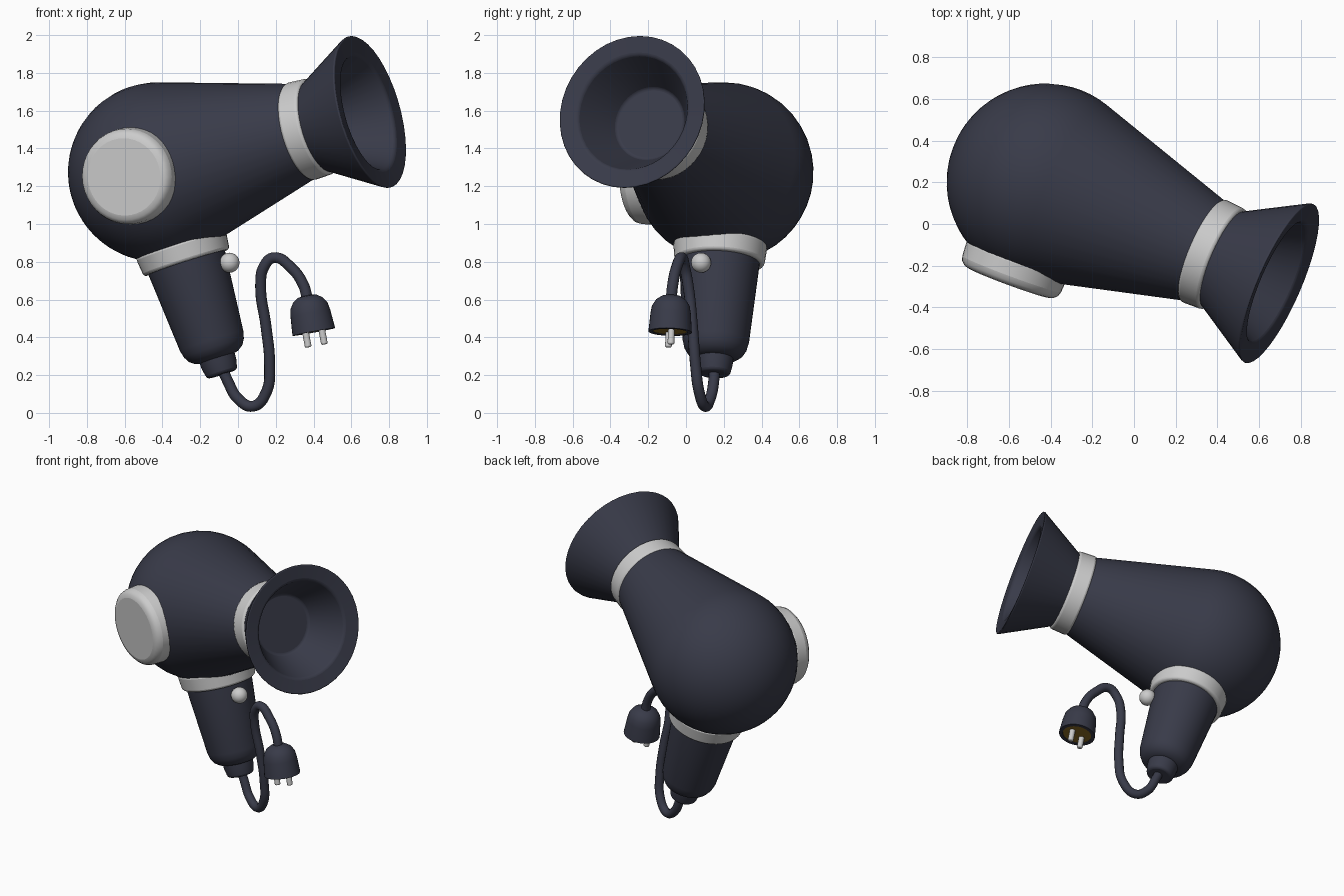
import bpy, bmesh
from math import sin, cos, pi, radians, tan
from mathutils import Vector

if "Cube" in bpy.data.objects:
    bpy.data.objects.remove(bpy.data.objects["Cube"])


def material(name, rgb):
    m = bpy.data.materials.new(name)
    m.diffuse_color = (*rgb, 1)
    m.use_nodes = True
    m.node_tree.nodes["Principled BSDF"].inputs["Base Color"].default_value = m.diffuse_color
    return m


NAVY = material("dark_navy", (0.04, 0.043, 0.066))
GOLD = material("gold", (0.28, 0.16, 0.02))


def lathe(name, profile, origin, axis, mat=None, bevel=0.0, steps=40):
    """Spin a (radius, distance) profile, then aim it along axis from origin."""
    bm = bmesh.new()
    vs = [bm.verts.new((r, 0, s)) for r, s in profile]
    edges = [bm.edges.new(p) for p in zip(vs, vs[1:])]
    bmesh.ops.spin(bm, geom=vs + edges, cent=(0, 0, 0), axis=(0, 0, 1),
                   angle=2 * pi, steps=steps, use_merge=True)
    bmesh.ops.remove_doubles(bm, verts=bm.verts, dist=1e-5)
    bmesh.ops.recalc_face_normals(bm, faces=bm.faces)
    me = bpy.data.meshes.new(name)
    bm.to_mesh(me)
    bm.free()
    ob = bpy.data.objects.new(name, me)
    bpy.context.collection.objects.link(ob)
    ob.location = origin
    ob.rotation_euler = Vector(axis).to_track_quat('Z', 'Y').to_euler()
    if mat:
        me.materials.append(mat)
    if bevel:
        b = ob.modifiers.new("bevel", 'BEVEL')
        b.width, b.segments = bevel, 3
        b.limit_method, b.angle_limit = 'ANGLE', radians(35)
    bpy.ops.object.select_all(action='DESELECT')
    ob.select_set(True)
    bpy.context.view_layer.objects.active = ob
    bpy.ops.object.shade_smooth_by_angle(angle=radians(40))
    return ob


# Shared frame: all main parts radiate from the centre of the round housing
C = Vector((-0.425, 0.2, 1.275))
R = 0.475
BLOW = Vector((0.888, -0.384, 0.252)).normalized()
GRIP = Vector((0.304, -0.045, -0.952)).normalized()
SIDE = Vector((-0.345, -0.935, -0.05)).normalized()

# Housing: sphere blending tangentially into a tapering barrel
alpha = radians(15.2)
n = 18
body = []
for i in range(n + 1):
    a = (pi / 2 + alpha) * i / n
    body.append((R * sin(a), -R * cos(a)))
r0, s0 = body[-1]
body[0] = (0, -R)
body += [(r0 - (0.92 - s0) * tan(alpha), 0.92), (0, 0.92)]
lathe("housing", body, C, BLOW, NAVY)

# Nozzle collar, flared nozzle with hollow mouth
lathe("nozzle_collar", [(0, 0.85), (0.268, 0.85), (0.262, 0.965), (0, 0.965)],
      C, BLOW, bevel=0.015)
lathe("nozzle", [(0, 0.94), (0.236, 0.94), (0.42, 1.268), (0.315, 1.255),
                 (0.195, 1.01), (0, 1.01)], C, BLOW, NAVY, bevel=0.012)

# Air intake cover on the side
lathe("intake_cover", [(0, 0.36), (0.26, 0.36), (0.25, 0.515), (0, 0.515)],
      C, SIDE, bevel=0.045)

# Handle with collar and cable sleeve
lathe("handle_collar", [(0, 0.40), (0.25, 0.40), (0.238, 0.505), (0, 0.505)],
      C, GRIP, bevel=0.015)
lathe("handle", [(0, 0.45), (0.217, 0.45), (0.176, 0.94), (0.166, 0.98),
                 (0.148, 1.01), (0.12, 1.03), (0.09, 1.038), (0, 1.038)],
      C, GRIP, NAVY)
lathe("cable_sleeve", [(0, 1.0), (0.099, 1.0), (0.095, 1.07), (0.083, 1.125), (0, 1.125)],
      C, GRIP, NAVY, bevel=0.015)

# Switch button
ball = [(0.053 * sin(pi * i / 12), -0.053 * cos(pi * i / 12)) for i in range(13)]
ball[0], ball[-1] = (0, -0.053), (0, 0.053)
lathe("switch_button", ball, (-0.045, 0.08, 0.795), BLOW, steps=24)

# Plug: domed shell, gold face plate and two pins
P = Vector((0.365, -0.078, 0.625))
DOWN = Vector((0.18, -0.03, -0.97)).normalized()
lathe("plug", [(0, 0), (0.05, 0.008), (0.08, 0.028), (0.1, 0.06), (0.107, 0.1),
               (0.115, 0.2), (0.092, 0.2), (0.09, 0.185), (0, 0.185)],
      P, DOWN, NAVY, steps=32)
lathe("plug_face", [(0, 0.18), (0.092, 0.18), (0.092, 0.196), (0, 0.196)],
      P, DOWN, GOLD, steps=32)
across = Vector((0.97, 0.15, 0.175)).normalized()
for k, side in enumerate((-1, 1)):
    lathe(f"plug_pin_{k + 1}", [(0, 0.17), (0.018, 0.17), (0.018, 0.275), (0, 0.275)],
          P + across * 0.044 * side, DOWN, bevel=0.008, steps=16)

# Cable: smooth tube looping from sleeve to plug
path = [(-0.09, 0.15, 0.25), (-0.055, 0.147, 0.17), (0.0, 0.128, 0.075),
        (0.08, 0.1, 0.035), (0.15, 0.07, 0.11), (0.167, 0.05, 0.26),
        (0.148, 0.034, 0.46), (0.12, 0.012, 0.67), (0.138, -0.008, 0.775),
        (0.19, -0.022, 0.822), (0.28, -0.05, 0.77), (0.345, -0.07, 0.68),
        (0.372, -0.08, 0.58)]
cu = bpy.data.curves.new("cable", 'CURVE')
cu.dimensions = '3D'
cu.bevel_depth, cu.bevel_resolution = 0.029, 4
cu.resolution_u = 8
cu.use_fill_caps = True
sp = cu.splines.new('BEZIER')
sp.bezier_points.add(len(path) - 1)
for bp, co in zip(sp.bezier_points, path):
    bp.co = co
    bp.handle_left_type = bp.handle_right_type = 'AUTO'
cu.materials.append(NAVY)
cable = bpy.data.objects.new("cable", cu)
bpy.context.collection.objects.link(cable)
